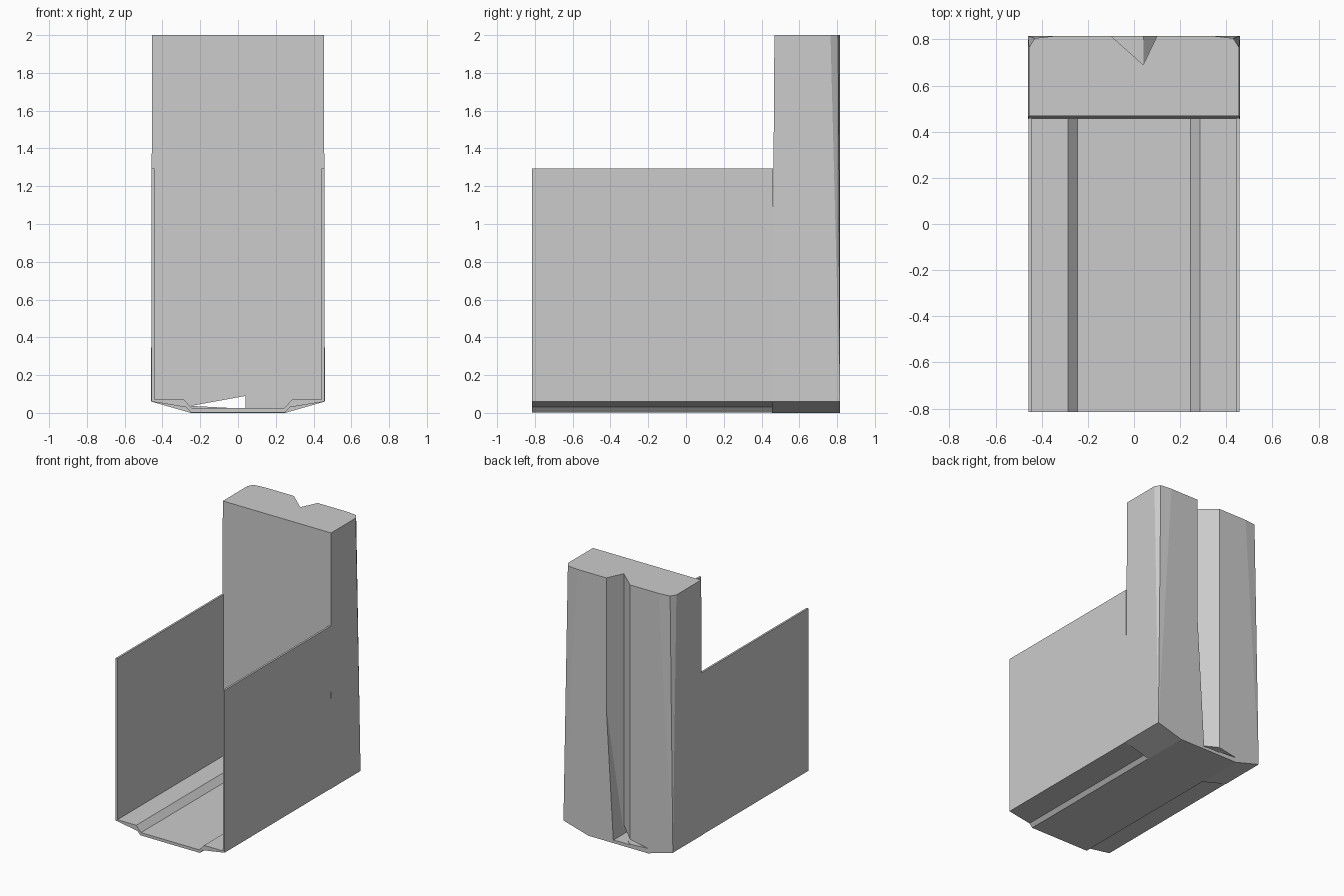
import bpy, bmesh

if "Cube" in bpy.data.objects:
    bpy.data.objects.remove(bpy.data.objects["Cube"])

def make_object(name, bm):
    bmesh.ops.recalc_face_normals(bm, faces=bm.faces)
    mesh = bpy.data.meshes.new(name)
    bm.to_mesh(mesh)
    bm.free()
    ob = bpy.data.objects.new(name, mesh)
    bpy.context.collection.objects.link(ob)
    return ob

def extrude_xz(name, profile, y0, y1):
    """Closed x/z profile swept along y."""
    bm = bmesh.new()
    face = bm.faces.new([bm.verts.new((x, y0, z)) for x, z in profile])
    ext = bmesh.ops.extrude_face_region(bm, geom=[face])
    for v in ext["geom"]:
        if isinstance(v, bmesh.types.BMVert):
            v.co.y = y1
    return make_object(name, bm)

def hull(name, points):
    bm = bmesh.new()
    for p in points:
        bm.verts.new(p)
    bmesh.ops.convex_hull(bm, input=bm.verts[:])
    loose = [v for v in bm.verts if not v.link_faces]
    bmesh.ops.delete(bm, geom=loose, context='VERTS')
    bmesh.ops.dissolve_limit(bm, angle_limit=0.002, verts=bm.verts[:], edges=bm.edges[:])
    return make_object(name, bm)

def cut(target, cutter):
    cutter.hide_render = True
    cutter.display_type = 'WIRE'
    mod = target.modifiers.new(cutter.name, 'BOOLEAN')
    mod.operation = 'DIFFERENCE'
    mod.solver = 'EXACT'
    mod.object = cutter

# Thin side walls and stepped floor as one mirrored cross-section
outer = [(0.458, 1.295), (0.458, 0.06), (0.275, 0.03), (0.25, 0.003)]
inner = [(0.245, 0.025), (0.285, 0.07), (0.443, 0.07), (0.443, 1.295)]
half = outer[::-1] + inner[::-1]          # floor bottom -> wall -> floor top
mirror = [(-x, z) for x, z in half[::-1]]
extrude_xz("tray", half + mirror, -0.815, 0.46)

# Upright back block: corner chamfers fade out towards the base
points = []
for s in (-1, 1):
    for y in (0.455, 0.815):
        points += [(s * 0.25, y, 0), (s * 0.46, y, 0.06)]
    points += [(s * 0.455, 0.468, 2), (s * 0.455, 0.765, 2),
               (s * 0.43, 0.805, 2), (s * 0.34, 0.815, 2)]
block = hull("back_block", points)

# Tapering V groove down the rear
groove = hull("groove_cutter", [
    (0.04, 0.69, 2.01), (0.16, 0.94, 2.01), (-0.24, 0.94, 2.01),
    (0.04, 0.69, 0.025), (0.042, 0.94, 0.025), (-0.24, 0.94, 0.025)])
cut(block, groove)

# Small wedge opening through the foot of the block
opening = extrude_xz("opening_cutter",
                     [(-0.25, 0.037), (0.041, 0.022), (0.041, 0.09)], 0.40, 0.90)
cut(block, opening)
